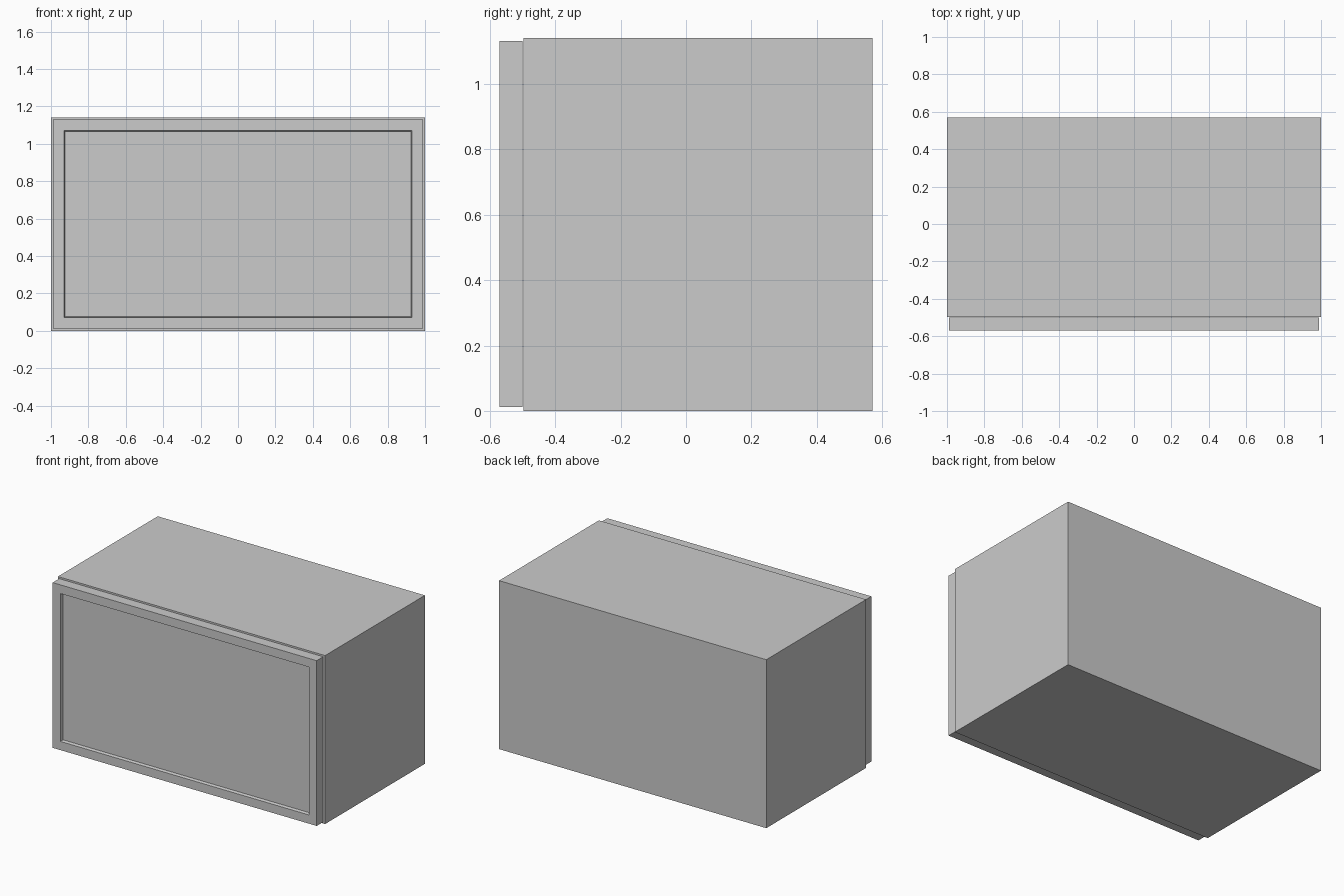
import bpy, bmesh

if "Cube" in bpy.data.objects:
    bpy.data.objects.remove(bpy.data.objects["Cube"])

W, D0, D1, H = 1.0, -0.497, 0.57, 1.14   # half width, carcass front, back, height
T = 0.07                                 # panel thickness


def finish(name, bm):
    bmesh.ops.recalc_face_normals(bm, faces=bm.faces)
    me = bpy.data.meshes.new(name)
    bm.to_mesh(me)
    bm.free()
    ob = bpy.data.objects.new(name, me)
    bpy.context.collection.objects.link(ob)
    return ob


def box_bm(x0, x1, y0, y1, z0, z1):
    bm = bmesh.new()
    bmesh.ops.create_cube(bm, size=1)
    for v in bm.verts:
        v.co = (x1 if v.co.x > 0 else x0,
                y1 if v.co.y > 0 else y0,
                z1 if v.co.z > 0 else z0)
    return bm


# Side panels
for name, s in (("left_side", -1), ("right_side", 1)):
    a, b = sorted((s * W, s * (W - T)))
    finish(name, box_bm(a, b, D0, D1, 0, H))

# Top, back and bottom as one C-shaped shell, open at the front
profile = [(D0, 0), (D1, 0), (D1, H), (D0, H),
           (D0, H - T), (D1 - T, H - T), (D1 - T, T), (D0, T)]
bm = bmesh.new()
face = bm.faces.new([bm.verts.new((-(W - T), y, z)) for y, z in profile])
ext = bmesh.ops.extrude_face_region(bm, geom=[face], use_keep_orig=True)
bmesh.ops.translate(bm, vec=(2 * (W - T), 0, 0),
                    verts=[g for g in ext["geom"] if isinstance(g, bmesh.types.BMVert)])
finish("carcass_shell", bm)

# Door with a framed, slightly recessed front panel
bm = box_bm(-0.988, 0.988, -0.57, -0.5, 0.012, 1.13)
bmesh.ops.recalc_face_normals(bm, faces=bm.faces)
front = min(bm.faces, key=lambda f: f.calc_center_median().y)
bmesh.ops.inset_region(bm, faces=[front], thickness=0.083)
bmesh.ops.inset_region(bm, faces=[front], thickness=0.007)
bmesh.ops.translate(bm, vec=(0, 0.02, 0), verts=front.verts)
finish("door", bm)
